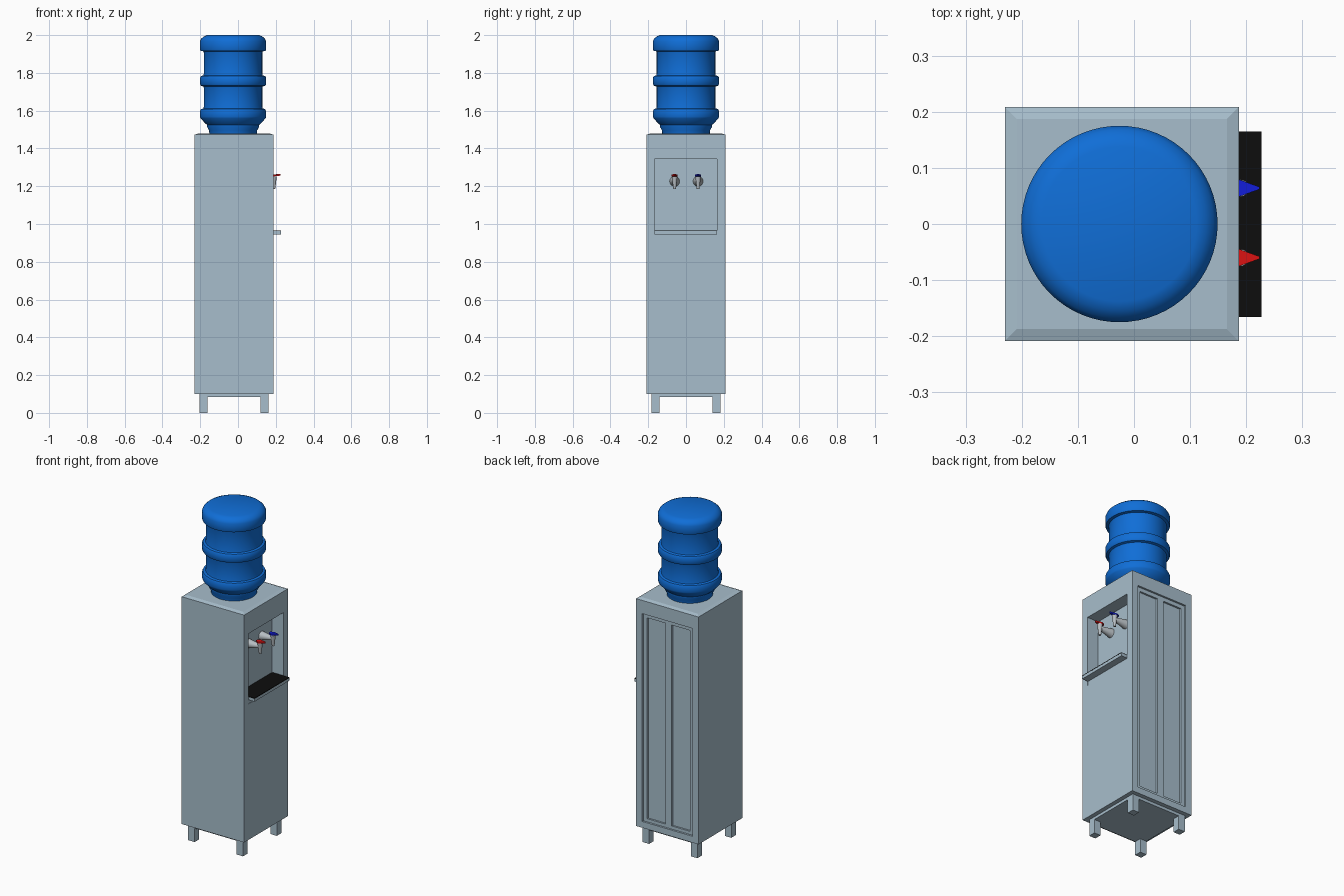
import bpy, bmesh, math
from mathutils import Matrix, Vector

if "Cube" in bpy.data.objects:
    bpy.data.objects.remove(bpy.data.objects["Cube"])


def material(name, rgb):
    m = bpy.data.materials.new(name)
    m.diffuse_color = (*rgb, 1)
    m.use_nodes = True
    m.node_tree.nodes["Principled BSDF"].inputs["Base Color"].default_value = m.diffuse_color
    return m


BODY = material("pale_blue_grey", (0.39, 0.515, 0.604))
BOTTLE = material("bottle_blue", (0.005, 0.156, 0.68))
BLACK = material("grille_black", (0.004, 0.004, 0.004))
RED = material("hot_red", (0.7, 0.006, 0.006))
BLUE = material("cold_blue", (0.006, 0.012, 0.68))
METAL = material("tap_grey", (0.47, 0.51, 0.54))


def finish(name, bm, mat, smooth=None):
    bmesh.ops.recalc_face_normals(bm, faces=bm.faces)
    me = bpy.data.meshes.new(name)
    bm.to_mesh(me)
    bm.free()
    me.materials.append(mat)
    ob = bpy.data.objects.new(name, me)
    bpy.context.collection.objects.link(ob)
    if smooth:
        bpy.ops.object.select_all(action='DESELECT')
        ob.select_set(True)
        bpy.context.view_layer.objects.active = ob
        bpy.ops.object.shade_smooth_by_angle(angle=math.radians(smooth))
    return ob


def box(name, x, y, z, mat):
    bm = bmesh.new()
    bmesh.ops.create_cube(bm, size=1)
    for v in bm.verts:
        v.co = [r[0] if c < 0 else r[1] for c, r in zip(v.co, (x, y, z))]
    return finish(name, bm, mat)


def cone(name, start, end, r1, r2, mat):
    a, b = Vector(start), Vector(end)
    bm = bmesh.new()
    rot = (b - a).to_track_quat('Z', 'Y').to_matrix().to_4x4()
    bmesh.ops.create_cone(bm, cap_ends=True, segments=24, radius1=r1, radius2=r2,
                          depth=(b - a).length,
                          matrix=Matrix.Translation((a + b) / 2) @ rot)
    return finish(name, bm, mat, 35)


def cut(target, x, y, z):
    cutter = box("cutter", x, y, z, BODY)
    cutter.hide_render = True
    mod = target.modifiers.new("cut", 'BOOLEAN')
    mod.operation, mod.solver, mod.object = 'DIFFERENCE', 'EXACT', cutter
    bpy.context.view_layer.objects.active = target
    bpy.ops.object.modifier_apply(modifier=mod.name)
    bpy.data.objects.remove(cutter)


CX = -0.0215   # cabinet centre in x
HW = 0.2085    # cabinet half width

# Cabinet with a slightly raised top
cabinet = box("cabinet", (CX - HW, CX + HW), (-HW, HW), (0.10, 1.473), BODY)
bm = bmesh.new()
bm.from_mesh(cabinet.data)
top = max(bm.faces, key=lambda f: f.calc_center_median().z)
bmesh.ops.inset_region(bm, faces=[top], thickness=0.03)
for v in top.verts:
    v.co.z = 1.48
bm.to_mesh(cabinet.data)
bm.free()

# Tap niche on the right side
cut(cabinet, (0.112, 0.30), (-0.168, 0.165), (0.92, 1.345))
# Recessed back panel with two deeper long fields
cut(cabinet, (CX - 0.168, CX + 0.168), (0.197, 0.25), (0.138, 1.393))
for s in (-1, 1):
    xs = sorted((CX + s * 0.021, CX + s * 0.143))
    cut(cabinet, xs, (0.186, 0.25), (0.157, 1.37))

# Base plate and four legs
box("base_plate", (CX - 0.183, CX + 0.183), (-0.183, 0.183), (0.083, 0.101), BODY)
for sx, nx in ((-1, "left"), (1, "right")):
    for sy, ny in ((-1, "front"), (1, "back")):
        box(f"{ny}_{nx}_leg", sorted((CX + sx * 0.183, CX + sx * 0.14)),
            sorted((sy * 0.183, sy * 0.14)), (0, 0.09), BODY)

# Drip tray, its support and the black grille on top
box("tray_support", (0.11, 0.185), (-0.166, 0.163), (0.921, 0.946), BODY)
box("drip_tray", (0.11, 0.227), (-0.166, 0.165), (0.945, 0.962), BODY)
box("tray_grille", (0.113, 0.2275), (-0.1655, 0.1645), (0.962, 0.966), BLACK)

# Taps: horizontal body, tapered spout, kite-shaped lever
for name, y, mat in (("hot", -0.06, RED), ("cold", 0.064, BLUE)):
    cone(name + "_tap_body", (0.11, y, 1.226), (0.19, y, 1.23), 0.027, 0.011, METAL)
    cone(name + "_tap_spout", (0.19, y, 1.185), (0.19, y, 1.252), 0.007, 0.015, METAL)
    bm = bmesh.new()
    pts = [(0.166, -0.007, 0), (0.185, -0.016, 0), (0.224, -0.002, 0.004),
           (0.224, 0.002, 0.004), (0.185, 0.016, 0), (0.166, 0.007, 0)]
    f = bm.faces.new([bm.verts.new((px, y + py, 1.252 + pz)) for px, py, pz in pts])
    ext = bmesh.ops.extrude_face_region(bm, geom=[f])
    for v in ext["geom"]:
        if isinstance(v, bmesh.types.BMVert):
            v.co.z += 0.009
    finish(name + "_tap_lever", bm, mat)

# Water bottle: lathed profile with three bands
profile = [(0, 1.47), (0.125, 1.47), (0.127, 1.495), (0.138, 1.515), (0.138, 1.525),
           (0.147, 1.532), (0.172, 1.56), (0.175, 1.568), (0.175, 1.598), (0.170, 1.608),
           (0.157, 1.612), (0.155, 1.62), (0.155, 1.722), (0.157, 1.728),
           (0.170, 1.732), (0.175, 1.740), (0.175, 1.774), (0.170, 1.783),
           (0.157, 1.787), (0.155, 1.795), (0.155, 1.908), (0.157, 1.914),
           (0.172, 1.917), (0.175, 1.924), (0.175, 1.968), (0.168, 1.982),
           (0.155, 1.993), (0.138, 2.0), (0, 2.0)]
bm = bmesh.new()
vs = [bm.verts.new((r, 0, z)) for r, z in profile]
edges = [bm.edges.new(p) for p in zip(vs, vs[1:])]
bmesh.ops.spin(bm, geom=vs + edges, cent=(0, 0, 0), axis=(0, 0, 1),
               angle=2 * math.pi, steps=64, use_merge=True)
bmesh.ops.remove_doubles(bm, verts=bm.verts, dist=0.0001)
bmesh.ops.translate(bm, verts=bm.verts, vec=(-0.026, 0, 0))
finish("water_bottle", bm, BOTTLE, 35)
